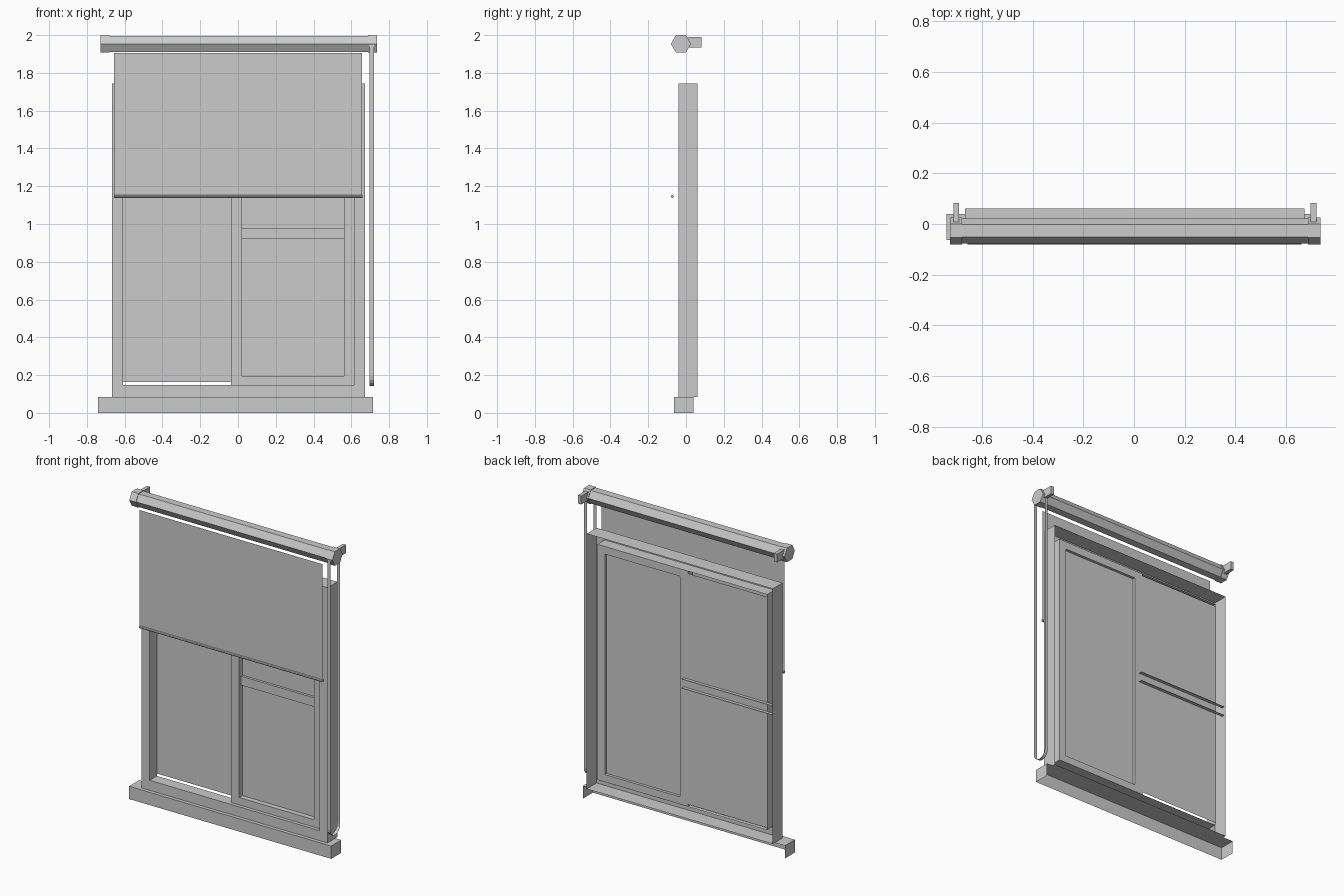
import bpy, bmesh, math

if "Cube" in bpy.data.objects:
    bpy.data.objects.remove(bpy.data.objects["Cube"])


def mesh_object(name, verts, faces):
    me = bpy.data.meshes.new(name)
    me.from_pydata(verts, [], faces)
    bm = bmesh.new()
    bm.from_mesh(me)
    bmesh.ops.recalc_face_normals(bm, faces=bm.faces)
    bm.to_mesh(me)
    bm.free()
    ob = bpy.data.objects.new(name, me)
    bpy.context.collection.objects.link(ob)
    return ob


def box(name, x0, x1, y0, y1, z0, z1, skip=""):
    """Box from its limits; skip lists open sides: b=back, u=underside."""
    v = [(x, y, z) for x in (x0, x1) for y in (y0, y1) for z in (z0, z1)]
    sides = {"l": (0, 1, 3, 2), "r": (4, 6, 7, 5), "f": (0, 4, 5, 1),
             "b": (2, 3, 7, 6), "u": (0, 2, 6, 4), "t": (1, 5, 7, 3)}
    return mesh_object(name, v, [f for k, f in sides.items() if k not in skip])


def prism(name, x0, x1, cy, cz, r, n):
    """Solid n-sided bar running along x."""
    ring = [(cy + r * math.cos(2 * math.pi * i / n),
             cz + r * math.sin(2 * math.pi * i / n)) for i in range(n)]
    v = [(x, y, z) for x in (x0, x1) for y, z in ring]
    f = [(i, (i + 1) % n, (i + 1) % n + n, i + n) for i in range(n)]
    return mesh_object(name, v, f + [tuple(range(n)), tuple(range(n, 2 * n))])


def pane(name, x0, x1, y, z0, z1):
    return mesh_object(name, [(x0, y, z0), (x1, y, z0), (x1, y, z1), (x0, y, z1)],
                       [(0, 1, 2, 3)])


def ring_frame(name, outer, inner, y0, y_out, y_in, back):
    """Rectangular frame; outer and inner walls may differ in depth."""
    def rect(r, y):
        x0, x1, z0, z1 = r
        return [(x0, y, z0), (x1, y, z0), (x1, y, z1), (x0, y, z1)]
    v = rect(outer, y0) + rect(inner, y0) + rect(outer, y_out) + rect(inner, y_in)
    f = []
    for i in range(4):
        j = (i + 1) % 4
        f += [(i, j, j + 4, i + 4), (i, j, j + 8, i + 8), (i + 4, j + 4, j + 12, i + 12)]
        if back:
            f.append((i + 8, j + 8, j + 12, i + 12))
    return mesh_object(name, v, f)


# window sill (open behind and below)
box("sill", -0.74, 0.715, -0.063, 0.04, 0, 0.083, skip="bu")

# outer window frame, hollow at the back
ring_frame("window_frame", (-0.667, 0.672, 0.083, 1.743), (-0.608, 0.613, 0.148, 1.68),
           -0.04, 0.061, 0.035, back=False)

# right sash with its pane and cross rail
ring_frame("right_sash", (-0.037, 0.613, 0.148, 1.68), (0.021, 0.56, 0.196, 1.63),
           -0.018, 0.034, 0.034, back=True)
pane("right_pane", 0.021, 0.56, 0.016, 0.196, 1.63)
box("right_cross_rail", 0.021, 0.56, 0.0, 0.016, 0.92, 0.979, skip="b")

# left pane with two thin slats behind it
pane("left_pane", -0.612, -0.03, 0.036, 0.163, 1.665)
for i, z in enumerate((0.92, 0.979)):
    mesh_object(f"left_slat_{i}", [(-0.66, 0.036, z), (-0.01, 0.036, z),
                                   (-0.01, 0.058, z), (-0.66, 0.058, z)], [(0, 1, 2, 3)])

# roller tube, end caps and wall brackets
CY, CZ = -0.027, 1.954
prism("roller_tube", -0.68, 0.69, CY, CZ, 0.049, 6)
prism("cap_left", -0.727, -0.679, CY, CZ, 0.053, 6)
prism("cap_right", 0.687, 0.735, CY, CZ, 0.053, 6)
for side, x in (("left", -0.713), ("right", 0.697)):
    box(f"bracket_{side}", x, x + 0.023, 0.008, 0.082, 1.935, 1.989)

# blind cloth and its bottom bar
pane("blind_cloth", -0.657, 0.657, -0.072, 1.145, 1.905)
prism("blind_bottom_bar", -0.657, 0.66, -0.072, 1.146, 0.008, 8)

# pull cord: a flat looped ribbon hanging from the right cap
R = 0.051
path = [(CY - R, CZ)]
path += [(CY - R * math.cos(math.pi * i / 8), 0.194 - R * math.sin(math.pi * i / 8))
         for i in range(9)]
path += [(CY + R, CZ)]
n = len(path)
mesh_object("pull_cord", [(x, y, z) for x in (0.697, 0.719) for y, z in path],
            [(i, i + 1, i + 1 + n, i + n) for i in range(n - 1)])
